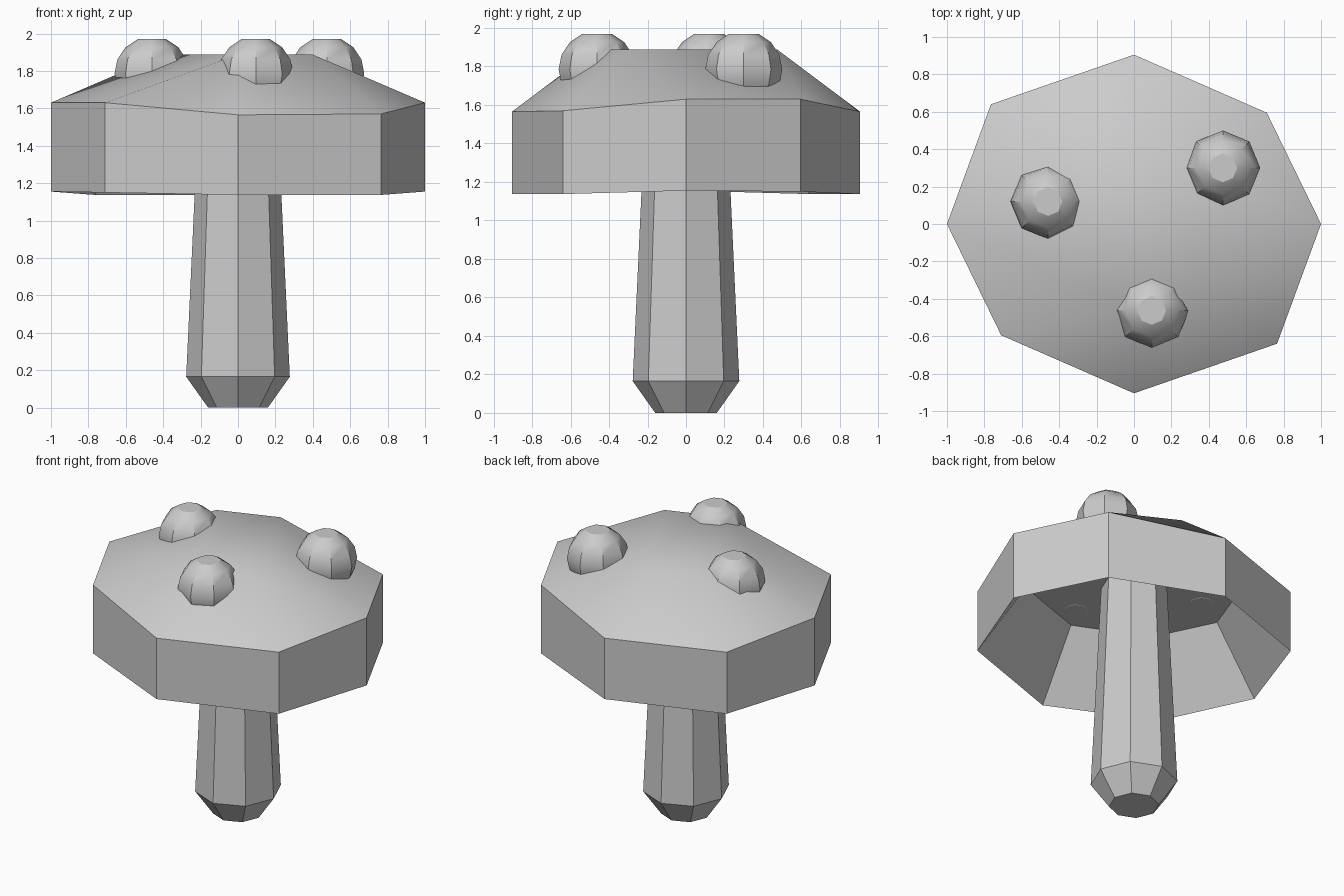
import bpy, math
from mathutils import Vector

if "Cube" in bpy.data.objects:
    bpy.data.objects.remove(bpy.data.objects["Cube"])


def make(name, verts, faces, angle=30):
    mesh = bpy.data.meshes.new(name)
    mesh.from_pydata(verts, [], faces)
    mesh.validate()
    obj = bpy.data.objects.new(name, mesh)
    bpy.context.collection.objects.link(obj)
    bpy.ops.object.select_all(action='DESELECT')
    obj.select_set(True)
    bpy.context.view_layer.objects.active = obj
    bpy.ops.object.shade_smooth_by_angle(angle=math.radians(angle))
    return obj


def lathe(name, profile, center=(0, 0), n=8):
    """Closed solid of revolution from (radius, z) pairs, bottom to top."""
    verts = [(center[0] + r * math.cos(math.tau * i / n),
              center[1] + r * math.sin(math.tau * i / n), z)
             for r, z in profile for i in range(n)]
    last = (len(profile) - 1) * n
    faces = [list(range(n))[::-1], list(range(last, last + n))]
    for k in range(0, last, n):
        faces += [(k + i, k + (i + 1) % n, k + n + (i + 1) % n, k + n + i)
                  for i in range(n)]
    return make(name, verts, faces)


# Cap: half of the eight-sided rim (x, y, bottom z, top z), turned 180 degrees for the rest
half = [(1, 0, 1.155, 1.63), (0.71, 0.595, 1.15, 1.63),
        (0, 0.905, 1.137, 1.565), (-0.765, 0.64, 1.137, 1.57)]
rim = half + [(-x, -y, b, t) for x, y, b, t in half]
CEILING, INNER = 1.602, 0.69
verts = [(x * INNER, y * INNER, CEILING) for x, y, b, t in rim]
verts += [(x, y, b) for x, y, b, t in rim]
verts += [(x, y, t) for x, y, b, t in rim]
verts += [(0, 0.475, 1.887), (-0.4, 0.33, 1.887), (0, -0.475, 1.887), (0.4, -0.33, 1.887)]
faces = [list(range(8))[::-1], [24, 25, 26, 27]]
# Hollow inner slope and outer wall
for k in (0, 8):
    faces += [(k + i, k + (i + 1) % 8, k + 8 + (i + 1) % 8, k + 8 + i) for i in range(8)]
# Sloping upper facets, the same on both halves
for s in (0, 4):
    a, b, c, d, e = [16 + (s + i) % 8 for i in range(5)]
    p, q, r = (24, 25, 27) if s == 0 else (26, 27, 25)
    faces += [(a, b, p, r), (b, c, p), (c, d, q, p), (d, e, q)]
make("cap", verts, faces)

# Stem with tapered foot
lathe("stem", [(0.16, 0), (0.277, 0.165), (0.21, 1.61)])

# Spots: eight-sided balls with flattened poles
R, SPOT_Z = 0.2, 1.785
ball = [(R * math.cos(math.radians(a)), SPOT_Z + R * math.sin(math.radians(a)))
        for a in (-67.5, -45, -22.5, 0, 22.5, 45, 67.5)]
for i, c in enumerate([(-0.46, 0.12), (0.475, 0.3), (0.095, -0.462)]):
    lathe(f"spot_{i + 1}", ball, c)
